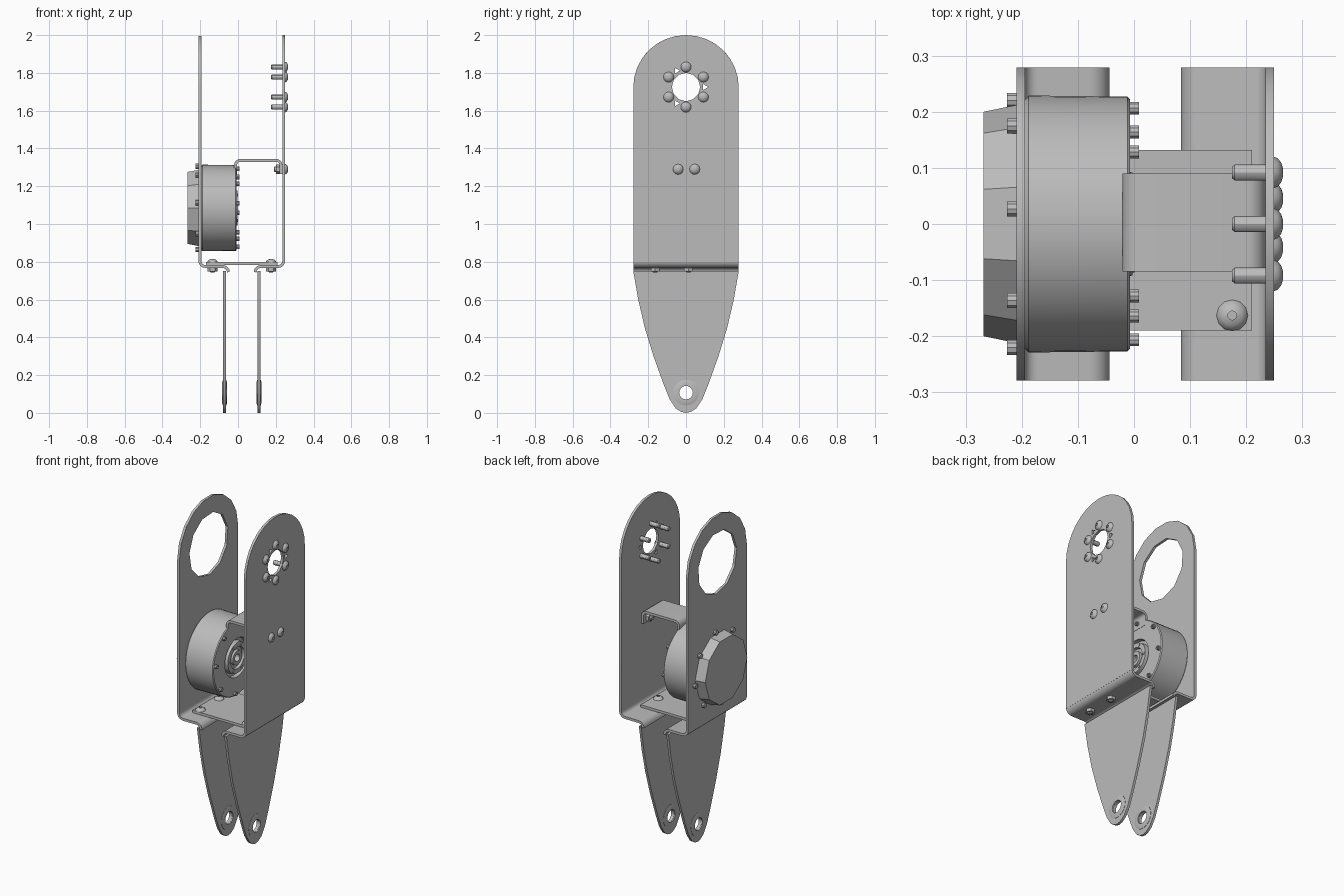
import bpy, bmesh
from math import cos, sin, pi, radians
from mathutils import Matrix, Vector

cube = bpy.data.objects.get("Cube")
if cube:
    bpy.data.objects.remove(cube)

metal = bpy.data.materials.new("grey metal")
metal.use_nodes = True
GREY = (0.5, 0.5, 0.5, 1)
metal.diffuse_color = GREY
metal.node_tree.nodes["Principled BSDF"].inputs["Base Color"].default_value = GREY

TO_X = Matrix.Rotation(pi / 2, 4, 'Y')   # local z becomes +x
DOWN = Matrix.Identity(4)
MOTOR_Z = 1.085
HOLE_Z = 1.725
T = 0.015                                # sheet thickness


def finish(name, bm, angle=30):
    bmesh.ops.recalc_face_normals(bm, faces=bm.faces[:])
    mesh = bpy.data.meshes.new(name)
    bm.to_mesh(mesh)
    bm.free()
    mesh.materials.append(metal)
    mesh.shade_smooth()
    mesh.set_sharp_from_angle(angle=radians(angle))
    obj = bpy.data.objects.new(name, mesh)
    bpy.context.collection.objects.link(obj)
    return obj


def circle(y, z, r, n, start=0.0):
    return [(y + r * cos(start + 2 * pi * i / n), z + r * sin(start + 2 * pi * i / n))
            for i in range(n)]


def sheet(name, x, thick, loops):
    """Flat plate facing x: first loop is the outline, the others are holes."""
    bm = bmesh.new()
    for loop in loops:
        vs = [bm.verts.new((x - thick / 2, y, z)) for y, z in loop]
        for a, b in zip(vs, vs[1:] + vs[:1]):
            bm.edges.new((a, b))
    bmesh.ops.triangle_fill(bm, edges=bm.edges[:], use_beauty=True, normal=(1, 0, 0))
    ext = bmesh.ops.extrude_face_region(bm, geom=bm.faces[:])["geom"]
    bmesh.ops.translate(bm, vec=(thick, 0, 0),
                        verts=[g for g in ext if isinstance(g, bmesh.types.BMVert)])
    return finish(name, bm)


def strip(name, path, y0, y1, thick=T):
    """Bent sheet strip: a centreline in x, z given thickness and extruded in y."""
    pts = [Vector(p) for p in path]
    sides = ([], [])
    for i, p in enumerate(pts):
        d1 = (p - pts[i - 1]).normalized() if i else (pts[1] - p).normalized()
        d2 = (pts[i + 1] - p).normalized() if i < len(pts) - 1 else d1
        d = (d1 + d2).normalized()
        n = Vector((-d.y, d.x)) * (thick / 2 / max(0.5, d.dot(d1)))
        sides[0].append(p + n)
        sides[1].append(p - n)
    bm = bmesh.new()
    face = bm.faces.new([bm.verts.new((p.x, y0, p.y)) for p in sides[0] + sides[1][::-1]])
    ext = bmesh.ops.extrude_face_region(bm, geom=[face])["geom"]
    bmesh.ops.translate(bm, vec=(0, y1 - y0, 0),
                        verts=[g for g in ext if isinstance(g, bmesh.types.BMVert)])
    return finish(name, bm)


def bend(cx, cz, r, a0, a1, n=5):
    return [(cx + r * cos(radians(a0 + (a1 - a0) * i / n)),
             cz + r * sin(radians(a0 + (a1 - a0) * i / n))) for i in range(n + 1)]


def lathe(name, profile, n, loc, turn=TO_X, angle=30):
    """Turned part from (along, radius) points."""
    bm = bmesh.new()
    vs = [bm.verts.new((r, 0, h)) for h, r in profile]
    es = [bm.edges.new(p) for p in zip(vs, vs[1:])]
    bmesh.ops.spin(bm, geom=vs + es, cent=(0, 0, 0), axis=(0, 0, 1),
                   angle=2 * pi, steps=n, use_duplicate=False)
    bmesh.ops.remove_doubles(bm, verts=bm.verts[:], dist=1e-5)
    bm.transform(Matrix.Translation(loc) @ turn)
    return finish(name, bm, angle)


def bolt(name, loc, length, turn=TO_X, nut=None):
    """Dome-head bolt seated at loc, shank running backwards."""
    lathe(name, [(-length, 0), (-length, 0.01), (-length + 0.005, 0.014), (0, 0.014),
                 (0, 0.028), (0.007, 0.025), (0.013, 0.017), (0.016, 0.008),
                 (0.011, 0.008), (0.011, 0)], 12, loc, turn)
    if nut:
        lathe(name + "_nut", [(-nut - 0.018, 0), (-nut - 0.018, 0.026),
                              (-nut, 0.026), (-nut, 0)], 6, loc, turn)


# Upper side plates: rounded tops, straight sides
def tombstone(n):
    arc = [(0.279 * cos(pi * i / n), HOLE_Z + 0.275 * sin(pi * i / n)) for i in range(n + 1)]
    return arc + [(-0.279, 0.8), (0.279, 0.8)]


small_slots = [circle(0.1 * cos(a), HOLE_Z + 0.1 * sin(a), 0.018, 3, a)
               for a in (0, 2 * pi / 3, 4 * pi / 3)]
sheet("left_upper_plate", 0.242, T,
      [tombstone(16), circle(0, HOLE_Z, 0.075, 12)] + small_slots)
sheet("right_upper_plate", -0.202, T, [tombstone(9), circle(0, 1.715, 0.185, 11, 0.2)])

# Lower tapered legs, their bent shelves and the pivot bushings
half = [(0.279, 0.75), (0.253, 0.6), (0.218, 0.45), (0.172, 0.3), (0.118, 0.15),
        (0.088, 0.075), (0.055, 0.025), (0.025, 0.005)]
leg = half + [(0, 0)] + [(-y, z) for y, z in reversed(half)]
for side, s in (("left", 1), ("right", -1)):
    leg_x = 0.02 + s * 0.091
    sheet(side + "_leg", leg_x, T, [leg, circle(0, 0.107, 0.036, 16)])
    path = bend(0.212, 0.805, 0.03, 0, -90) + bend(0.121, 0.745, 0.03, 90, 180)
    # mirror the shelf about the frame's own centre plane
    strip(side + "_shelf", [(0.02 + s * (x - 0.02), z) for x, z in path], -0.279, 0.279)
    lathe(side + "_bushing", [(-0.013, 0.037), (-0.013, 0.055), (-0.009, 0.068), (0.009, 0.068),
                              (0.013, 0.055), (0.013, 0.037), (-0.013, 0.037)],
          20, (leg_x, 0, 0.107))

# Cross plate joining the two shelves
strip("cross_plate", [(-0.17, 0.79), (0.21, 0.79)], -0.19, 0.132)
for x in (-0.135, 0.175):
    for y in (-0.163, 0.013):
        bolt("cross_plate_bolt", (x, y, 0.798), 0.055, DOWN, 0.031)

# Top bracket from the motor to the left plate
strip("motor_bracket",
      [(-0.013, 1.26)] + bend(0.012, 1.312, 0.025, 180, 90)
      + bend(0.202, 1.312, 0.025, 90, 0) + [(0.227, 1.265)], -0.085, 0.09)
for y in (-0.042, 0.046):
    bolt("bracket_bolt", (0.2495, y, 1.29), 0.06, TO_X, 0.03)

# Ring of bolts around the small hole
for i in range(6):
    a = pi / 2 + i * pi / 3
    bolt("ring_bolt", (0.2495, 0.106 * cos(a), HOLE_Z + 0.106 * sin(a)), 0.075)

# Motor: drum with a recessed hub, and a faceted end cap outside the plate
lathe("motor_drum", [(-0.194, 0), (-0.194, 0.222), (-0.188, 0.229), (-0.012, 0.227),
                     (-0.007, 0.222), (-0.007, 0.115), (-0.03, 0.112), (-0.03, 0.095),
                     (-0.003, 0.092), (-0.003, 0.065), (-0.018, 0.062), (-0.018, 0.045),
                     (-0.004, 0.043), (-0.004, 0.022), (-0.045, 0.022), (-0.045, 0)],
      48, (0, 0, MOTOR_Z))
lathe("motor_end_cap", [(-0.268, 0), (-0.268, 0.2), (-0.205, 0.213), (-0.205, 0)],
      10, (0, 0, MOTOR_Z), TO_X @ Matrix.Rotation(pi / 2, 4, 'Z'), 15)

# Small screws on both faces of the motor
for i in range(8):
    a = radians(38 + 45 * i)
    y, z = cos(a), sin(a)
    lathe("cap_screw", [(-0.226, 0), (-0.226, 0.014), (-0.205, 0.014), (-0.205, 0)],
          10, (0, 0.222 * y, MOTOR_Z + 0.222 * z))
    lathe("drum_screw", [(-0.01, 0.012), (0.009, 0.012), (0.009, 0.007), (0.002, 0.007),
                         (0.002, 0)], 10, (0, 0.208 * y, MOTOR_Z + 0.208 * z))
for i in range(6):
    a = i * pi / 3
    lathe("hub_screw", [(-0.006, 0.008), (0.001, 0.008), (0.001, 0)],
          8, (0, 0.078 * cos(a), MOTOR_Z + 0.078 * sin(a)))
